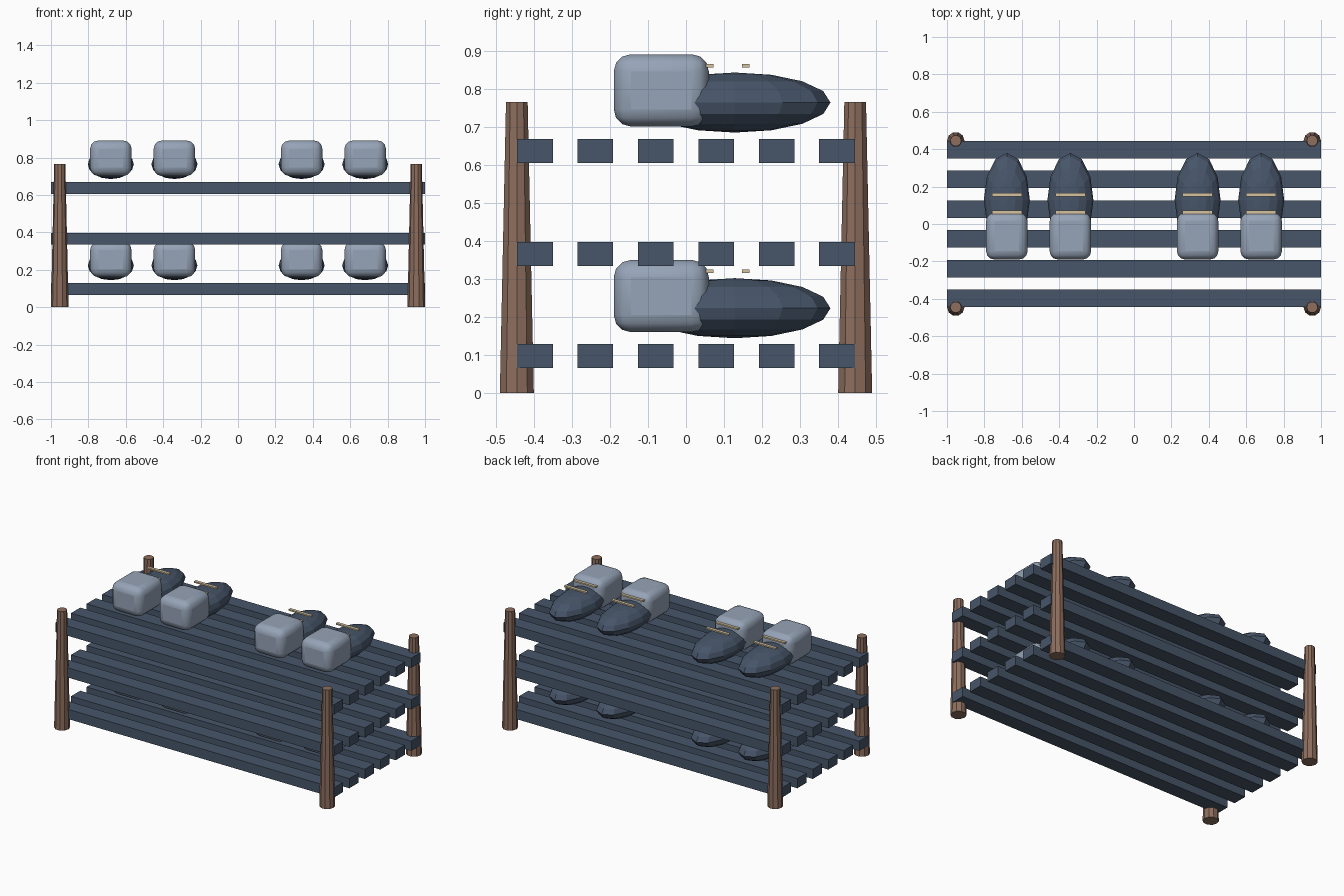
import bpy, bmesh, math
from mathutils import Matrix

if "Cube" in bpy.data.objects:
    bpy.data.objects.remove(bpy.data.objects["Cube"])


def material(name, rgb):
    mat = bpy.data.materials.new(name)
    lin = [((c / 255 + 0.055) / 1.055) ** 2.4 for c in rgb]
    mat.diffuse_color = (*lin, 1)
    mat.use_nodes = True
    mat.node_tree.nodes["Principled BSDF"].inputs["Base Color"].default_value = mat.diffuse_color
    return mat


SLATE = material("slate_blue", (71, 85, 105))
GREY = material("pale_blue_grey", (150, 164, 183))
WOOD = material("brown_wood", (141, 110, 94))
CREAM = material("cream_lace", (214, 196, 160))


def add_object(name, bm, mat, loc):
    mesh = bpy.data.meshes.new(name)
    bm.to_mesh(mesh)
    bm.free()
    mesh.materials.append(mat)
    obj = bpy.data.objects.new(name, mesh)
    obj.location = loc
    bpy.context.collection.objects.link(obj)
    return obj


def box(name, size, loc, mat):
    bm = bmesh.new()
    bmesh.ops.create_cube(bm, size=1, matrix=Matrix.Diagonal((*size, 1)))
    return add_object(name, bm, mat, loc)


# Tapered corner posts
for x in (-0.953, 0.953):
    for y in (-0.445, 0.445):
        bm = bmesh.new()
        bmesh.ops.create_cone(bm, cap_ends=True, segments=10, radius1=0.047,
                              radius2=0.03, depth=0.765,
                              matrix=Matrix.Rotation(math.pi / 2, 4, 'Z'))
        add_object("post", bm, WOOD, (x, y, 0.3825))

# Three shelves of six slats
for z in (0.097, 0.366, 0.637):
    for i in range(6):
        box("shelf_slat", (2, 0.094, 0.063), (0, (i - 2.5) * 0.159, z), SLATE)


def shoe(x, z):
    # Long faceted toe
    bm = bmesh.new()
    bmesh.ops.create_uvsphere(bm, u_segments=12, v_segments=8, radius=1,
                              matrix=Matrix.Diagonal((0.123, 0.252, 0.079, 1)))
    add_object("shoe_toe", bm, SLATE, (x, 0.128, z))
    # Rounded heel block
    heel = box("shoe_heel", (0.222, 0.25, 0.19), (x, -0.065, z + 0.032), GREY)
    bev = heel.modifiers.new("rounding", 'BEVEL')
    bev.width = 0.045
    bev.segments = 3
    bpy.context.view_layer.objects.active = heel
    heel.select_set(True)
    bpy.ops.object.shade_smooth_by_angle(angle=math.radians(40))
    heel.select_set(False)
    # Lace bars
    for y in (0.062, 0.157):
        box("shoe_lace", (0.16, 0.02, 0.009), (x, y, z + 0.097), CREAM)


# Two pairs on the bottom shelf and two on the top
for z in (0.223, 0.764):
    for x in (-0.68, -0.34, 0.34, 0.68):
        shoe(x, z)
